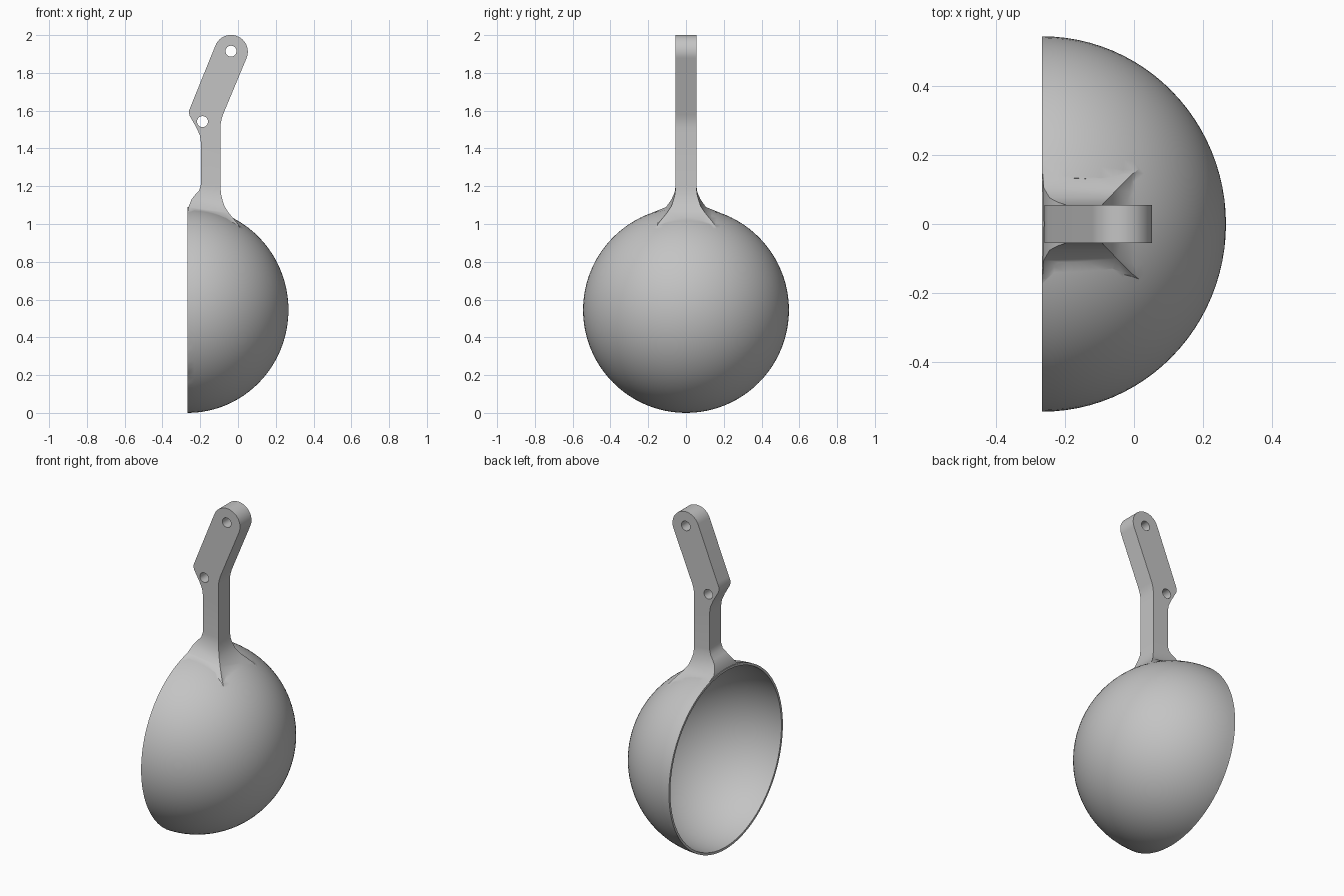
import bpy, bmesh, math
from mathutils import Matrix, Vector

if "Cube" in bpy.data.objects:
    bpy.data.objects.remove(bpy.data.objects["Cube"])

RIM_X, RADIUS = -0.267, 0.545
grey = bpy.data.materials.new("plain grey")
grey.use_nodes = True
grey.diffuse_color = (0.55, 0.55, 0.55, 1)
grey.node_tree.nodes["Principled BSDF"].inputs["Base Color"].default_value = grey.diffuse_color


def add_object(name, bm, helper=False):
    bmesh.ops.recalc_face_normals(bm, faces=bm.faces)
    mesh = bpy.data.meshes.new(name)
    bm.to_mesh(mesh)
    bm.free()
    mesh.materials.append(grey)
    obj = bpy.data.objects.new(name, mesh)
    bpy.context.collection.objects.link(obj)
    obj.hide_render = helper
    return obj


def ball(name, radius, x, helper=False):
    # Slightly shallow ball with its pole along x
    bm = bmesh.new()
    place = (Matrix.Translation((x, 0, RADIUS)) @ Matrix.Diagonal((0.98, 1, 1, 1))
             @ Matrix.Rotation(math.pi / 2, 4, "Y"))
    bmesh.ops.create_uvsphere(bm, u_segments=96, v_segments=48, radius=radius, matrix=place)
    if not helper:
        # Keep the half behind the rim and close it
        cut = bmesh.ops.bisect_plane(bm, geom=bm.verts[:] + bm.edges[:] + bm.faces[:],
                                     plane_co=(RIM_X, 0, 0), plane_no=(-1, 0, 0),
                                     clear_outer=True)
        rim = [e for e in cut["geom_cut"] if isinstance(e, bmesh.types.BMEdge)]
        bmesh.ops.contextual_create(bm, geom=rim)
    return add_object(name, bm, helper)


def combine(target, other, operation):
    mod = target.modifiers.new(operation.lower(), "BOOLEAN")
    mod.operation, mod.object, mod.solver = operation, other, "EXACT"
    bpy.context.view_layer.objects.active = target
    bpy.ops.object.modifier_apply(modifier=mod.name)
    bpy.data.objects.remove(other)


# Handle: left and right edge stations, from the flared root up to the tip
HALF = 0.055
left = [(-.262, .24, 1.025), (-.266, .16, 1.068), (-.262, .105, 1.09), (-.245, .076, 1.132),
        (-.225, .065, 1.157), (-.206, .058, 1.178), (-.196, HALF, 1.21), (-.196, HALF, 1.43),
        (-.202, HALF, 1.47), (-.22, HALF, 1.51), (-.24, HALF, 1.545), (-.257, HALF, 1.575),
        (-.26, HALF, 1.598), (-.249, HALF, 1.626)]
right = [(.04, .18, .945), (-.005, .145, 1.005), (-.05, .1, 1.06), (-.072, .077, 1.095),
         (-.083, .066, 1.13), (-.09, .058, 1.16), (-.093, HALF, 1.20), (-.093, HALF, 1.40),
         (-.093, HALF, 1.44), (-.093, HALF, 1.48), (-.093, HALF, 1.51), (-.091, HALF, 1.535),
         (-.087, HALF, 1.555), (-.08, HALF, 1.578)]

# Round tip, leaning along the upper link
tip = Vector((-.037, HALF, 1.912))
lean = math.radians(68)
for i in range(12):
    a = math.pi / 2 * (1 - i / 12)
    for edge, side in ((left, 1), (right, -1)):
        turn = lean + side * a
        edge.append(tip + 0.089 * Vector((math.cos(turn), 0, math.sin(turn))))

bm = bmesh.new()
rings = []
for p, q in zip(left, right):
    corners = [p, q, (q[0], -q[1], q[2]), (p[0], -p[1], p[2])]
    rings.append([bm.verts.new(c) for c in corners])
for low, high in zip(rings, rings[1:]):
    for i in range(4):
        j = (i + 1) % 4
        bm.faces.new((low[i], low[j], high[j], high[i]))
bm.faces.new(rings[0])
bm.faces.new(rings[-1])
handle = add_object("handle", bm)

# Through holes at both ends of the upper link
for x, z in ((-.037, 1.915), (-.188, 1.542)):
    bm = bmesh.new()
    place = Matrix.Translation((x, 0, z)) @ Matrix.Rotation(math.pi / 2, 4, "X")
    bmesh.ops.create_cone(bm, cap_ends=True, segments=32, radius1=.029, radius2=.029,
                          depth=.3, matrix=place)
    combine(handle, add_object("hole_cutter", bm, True), "DIFFERENCE")

# Hollow bowl joined to the handle
bowl = ball("bowl_with_handle", RADIUS, RIM_X)
combine(bowl, handle, "UNION")
combine(bowl, ball("cavity_cutter", RADIUS - 0.014, RIM_X - 0.003, True), "DIFFERENCE")

bpy.ops.object.select_all(action="DESELECT")
bowl.select_set(True)
bpy.context.view_layer.objects.active = bowl
bpy.ops.object.shade_smooth_by_angle(angle=math.radians(32))
